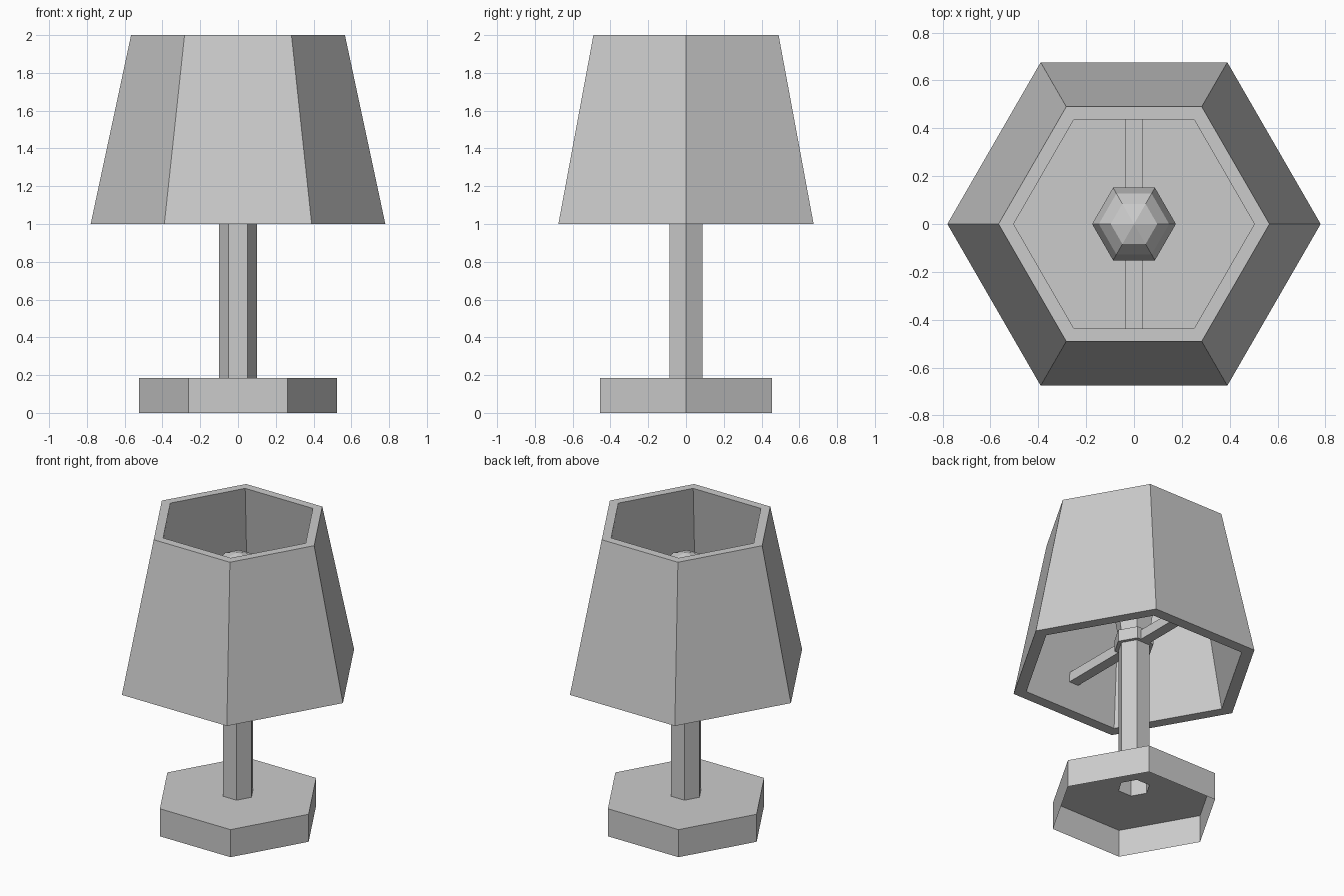
import bpy, bmesh, math

if "Cube" in bpy.data.objects:
    bpy.data.objects.remove(bpy.data.objects["Cube"])

SIDES = 6


def lathe(name, profile, closed=False):
    """Spin a (radius, z) profile into a flat six-sided part."""
    bm = bmesh.new()
    rings = []
    for r, z in profile:
        rings.append([bm.verts.new((r * math.cos(math.tau * i / SIDES),
                                    r * math.sin(math.tau * i / SIDES), z))
                      for i in range(SIDES)])
    pairs = list(zip(rings, rings[1:]))
    if closed:
        pairs.append((rings[-1], rings[0]))
    for a, b in pairs:
        for i in range(SIDES):
            j = (i + 1) % SIDES
            bm.faces.new((a[i], a[j], b[j], b[i]))
    # collapse the tip where the radius is zero
    bmesh.ops.remove_doubles(bm, verts=bm.verts, dist=1e-5)
    return finish(name, bm)


def finish(name, bm):
    mesh = bpy.data.meshes.new(name)
    bm.to_mesh(mesh)
    bm.free()
    ob = bpy.data.objects.new(name, mesh)
    bpy.context.collection.objects.link(ob)
    return ob


def box(name, lo, hi):
    bm = bmesh.new()
    bmesh.ops.create_cube(bm, size=1)
    for v in bm.verts:
        v.co = [(l + h) / 2 + c * (h - l) for c, l, h in zip(v.co, lo, hi)]
    return finish(name, bm)


# Hollow base, open underneath, with a hole where the pole meets it
lathe("base", [(0.525, 0), (0.525, 0.185), (0.10, 0.185)])

# Hollow pole
lathe("pole", [(0.10, 0.185), (0.10, 1.17)])

# Socket collar
lathe("socket", [(0.10, 1.17), (0.125, 1.17), (0.125, 1.25), (0.10, 1.25)])

# Light bulb
lathe("bulb", [(0.10, 1.25), (0.125, 1.40), (0.175, 1.61), (0.147, 1.72),
               (0.097, 1.775), (0, 1.805)])

# Thick tapered shade, open at top and bottom
lathe("shade", [(0.78, 1), (0.566, 2), (0.503, 2), (0.697, 1)], closed=True)

# Two arms from the socket to the shade wall
for name, y0, y1 in (("front_arm", -0.57, -0.10), ("back_arm", 0.10, 0.57)):
    box(name, (-0.035, y0, 1.17), (0.035, y1, 1.235))
